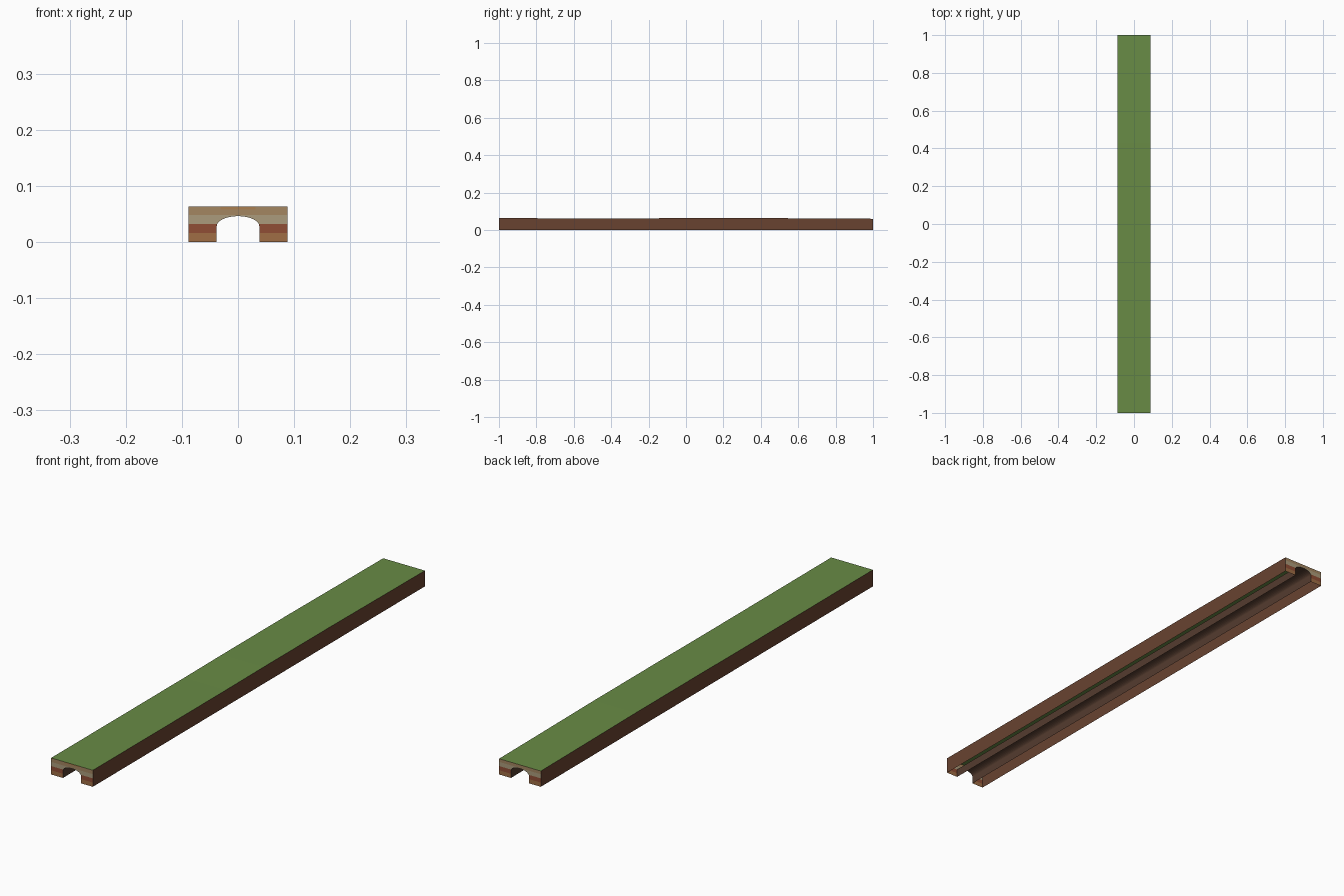
import bpy, bmesh, math

if "Cube" in bpy.data.objects:
    bpy.data.objects.remove(bpy.data.objects["Cube"])

W, L = 0.088, 1.0             # half width, half length
AW, SPRING, RISE = 0.038, 0.028, 0.018


def mat(name, rgb):
    m = bpy.data.materials.new(name)
    m.diffuse_color = (*rgb, 1)
    m.use_nodes = True
    m.node_tree.nodes["Principled BSDF"].inputs["Base Color"].default_value = m.diffuse_color
    return m


EARTH = mat("earth", (0.14, 0.055, 0.03))
LINING = mat("dark_earth", (0.09, 0.045, 0.028))
GRASS = mat("grass", (0.14, 0.26, 0.06))
STRATA = [mat("clay", (0.35, 0.155, 0.06)), mat("red_rock", (0.28, 0.075, 0.035)),
          mat("pale_rock", (0.41, 0.33, 0.20)), mat("sand", (0.37, 0.24, 0.12)),
          mat("ochre", (0.40, 0.21, 0.08))]

# Ground height along the length: nearly flat with a slight swell and a lower far end
STATIONS = [(-1.0, 0.0630), (-0.6, 0.0625), (-0.2, 0.0625), (0.03, 0.0635),
            (0.43, 0.0635), (0.81, 0.0610), (1.0, 0.0600)]


def build(name, faces, mats):
    """faces: list of (corner points, material index)"""
    bm = bmesh.new()
    for pts, mi in faces:
        bm.faces.new([bm.verts.new(p) for p in pts]).material_index = mi
    bmesh.ops.remove_doubles(bm, verts=bm.verts, dist=1e-6)
    me = bpy.data.meshes.new(name)
    bm.to_mesh(me)
    bm.free()
    for m in mats:
        me.materials.append(m)
    ob = bpy.data.objects.new(name, me)
    bpy.context.collection.objects.link(ob)
    return ob


# Arch outline from left foot, over the crown, to right foot
arc = [(-AW * math.cos(math.pi * i / 16), SPRING + RISE * math.sin(math.pi * i / 16))
       for i in range(17)]
arch = [(-AW, 0)] + arc + [(AW, 0)]

# Grass top and earth side walls
pairs = list(zip(STATIONS, STATIONS[1:]))
build("grass_top", [([(-W, a, za), (W, a, za), (W, b, zb), (-W, b, zb)], 0)
                    for (a, za), (b, zb) in pairs], [GRASS])
for name, s in (("left_wall", -1), ("right_wall", 1)):
    faces = []
    for (a, za), (b, zb) in pairs:
        pts = [(s * W, a, 0), (s * W, b, 0), (s * W, b, zb), (s * W, a, za)]
        faces.append((pts if s > 0 else pts[::-1], 0))
    build(name, faces, [EARTH])

# Tunnel lining, open along the bottom
lining = build("tunnel_lining", [([(x0, -L, z0), (x1, -L, z1), (x1, L, z1), (x0, L, z0)], 0)
                                 for (x0, z0), (x1, z1) in zip(arch, arch[1:])], [LINING])
for p in lining.data.polygons:
    p.use_smooth = False


# End walls: layered rock columns cut around the arch
def end_wall(name, y, top):
    cols = [(-W, 0)] + [(x, z) for x, z in arch] + [(W, 0)]
    faces = []
    for (x0, z0), (x1, z1) in zip(cols, cols[1:]):
        if x1 - x0 < 1e-7:
            continue
        cuts = [0, 0.016, 0.032, 0.048, 0.058, top]
        for i, (lo, hi) in enumerate(zip(cuts, cuts[1:])):
            a, b = max(lo, min(z0, hi)), max(lo, min(z1, hi))
            if hi - min(a, b) < 1e-6:
                continue
            pts = [(x0, y, a), (x1, y, b), (x1, y, hi), (x0, y, hi)]
            if hi - b < 1e-6:
                pts.pop(1)
            elif hi - a < 1e-6:
                pts.pop(0)
            mid = abs(x0 + x1) / 2 < 0.033
            k = min(i, 3) if not (i == 4 and mid) else 4
            faces.append((pts if y < 0 else pts[::-1], k))
    build(name, faces, STRATA)


end_wall("front_end_wall", -L, STATIONS[0][1])
end_wall("back_end_wall", L, STATIONS[-1][1])
